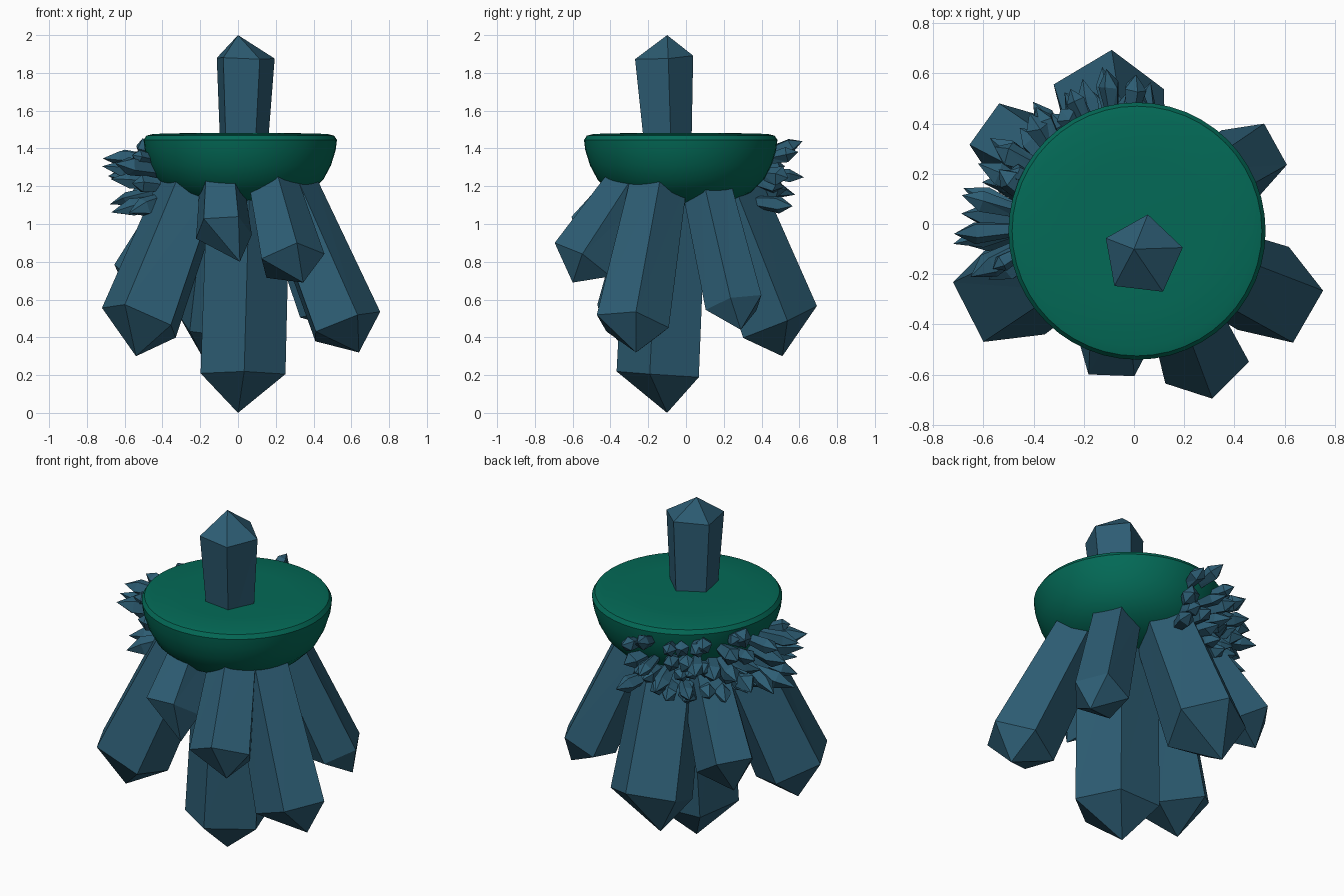
import bpy, bmesh, math, random
from mathutils import Vector

if "Cube" in bpy.data.objects:
    bpy.data.objects.remove(bpy.data.objects["Cube"])

random.seed(7)


def material(name, rgb):
    m = bpy.data.materials.new(name)
    m.diffuse_color = (*rgb, 1)
    m.use_nodes = True
    m.node_tree.nodes["Principled BSDF"].inputs["Base Color"].default_value = m.diffuse_color
    return m


BLUE = material("slate blue crystal", (0.026, 0.109, 0.173))
GREEN = material("deep green", (0.001, 0.143, 0.094))


def finish(bm, name, mat):
    bmesh.ops.recalc_face_normals(bm, faces=bm.faces)
    mesh = bpy.data.meshes.new(name)
    bm.to_mesh(mesh)
    bm.free()
    mesh.materials.append(mat)
    ob = bpy.data.objects.new(name, mesh)
    bpy.context.collection.objects.link(ob)
    return ob


def add_crystal(bm, base, shoulder, tip, r0, r1, phase=0.0, jitter=0.02, n=5):
    """Pentagonal shard, widening from base to shoulder, then a point."""
    base, shoulder, tip = Vector(base), Vector(shoulder), Vector(tip)
    d = (shoulder - base).normalized()
    u = Vector((0, 0, 1)).cross(d)
    u = u.normalized() if u.length > 0.15 else Vector((1, 0, 0))
    v = d.cross(u).normalized()
    rings = []
    for centre, r in ((base, r0), (shoulder, r1)):
        ring = []
        for i in range(n):
            a = math.radians(phase) + math.tau * i / n
            k = r * (1 + random.uniform(-jitter, jitter))
            slide = d * random.uniform(-jitter, jitter) * r * 2
            ring.append(bm.verts.new(centre + slide + (u * math.cos(a) + v * math.sin(a)) * k))
        rings.append(ring)
    top = bm.verts.new(tip)
    low, high = rings
    bm.faces.new(low[::-1])
    for i in range(n):
        j = (i + 1) % n
        bm.faces.new((low[i], low[j], high[j]))
        bm.faces.new((low[i], high[j], high[i]))
        bm.faces.new((high[i], high[j], top))


# large crystals: name, base, shoulder centre, tip, base radius, shoulder radius, phase
CRYSTALS = [
    ("top_crystal", (0.025, -0.10, 1.30), (0.035, -0.125, 1.88), (0, -0.10, 2), 0.127, 0.165, 11),
    ("centre_crystal", (0.05, -0.08, 1.25), (0.02, -0.13, 0.20), (0, -0.10, 0), 0.23, 0.238, 15),
    ("left_front_crystal", (-0.22, -0.11, 1.25), (-0.51, -0.275, 0.49), (-0.54, -0.28, 0.30), 0.18, 0.225, 57),
    ("right_front_crystal", (0.24, -0.14, 1.25), (0.565, -0.285, 0.465), (0.64, -0.265, 0.32), 0.155, 0.205, 62),
    ("front_short_crystal", (-0.09, -0.25, 1.28), (-0.08, -0.50, 0.96), (0.01, -0.55, 0.80), 0.12, 0.155, 60),
    ("front_right_crystal", (0.16, -0.24, 1.28), (0.28, -0.545, 0.80), (0.345, -0.60, 0.69), 0.135, 0.18, 98),
    ("back_crystal", (-0.05, 0.19, 1.25), (-0.105, 0.48, 0.48), (-0.19, 0.51, 0.30), 0.185, 0.235, 104),
    ("back_right_crystal", (0.20, 0.10, 1.25), (0.46, 0.26, 0.565), (0.55, 0.29, 0.44), 0.135, 0.16, 57),
    ("back_left_crystal", (-0.20, 0.15, 1.25), (-0.50, 0.325, 0.71), (-0.56, 0.35, 0.58), 0.135, 0.17, 60),
]
for name, *args in CRYSTALS:
    bm = bmesh.new()
    add_crystal(bm, *args)
    finish(bm, name, BLUE)

# green bowl-shaped body, a spun profile
PROFILE = [(0, 1.482), (0.30, 1.481), (0.46, 1.477), (0.497, 1.468), (0.512, 1.445),
           (0.505, 1.39), (0.48, 1.31), (0.44, 1.235), (0.37, 1.165), (0.27, 1.115),
           (0.14, 1.085), (0, 1.075)]
bm = bmesh.new()
pts = [bm.verts.new((0.012 + r, -0.028, z)) for r, z in PROFILE]
edges = [bm.edges.new(p) for p in zip(pts, pts[1:])]
bmesh.ops.spin(bm, geom=pts + edges, cent=(0.012, -0.028, 0), axis=(0, 0, 1),
               angle=math.tau, steps=48, use_merge=True)
bmesh.ops.remove_doubles(bm, verts=bm.verts, dist=0.0005)
bowl = finish(bm, "bowl_body", GREEN)
bpy.context.view_layer.objects.active = bowl
bowl.select_set(True)
bpy.ops.object.shade_smooth_by_angle(angle=math.radians(40))

# three bunches of small shards around the back left of the bowl
# rows: height, root radius, reach
ROWS = [(1.13, 0.38, -0.05), (1.20, 0.41, -0.01), (1.27, 0.44, 0.03), (1.36, 0.47, 0.0)]
bm = bmesh.new()
for centre, reach in ((108, 0.70), (143, 0.69), (175, 0.75)):
    for z, root, extra in ROWS:
        for off in (-13, -4, 4, 13):
            a = math.radians(centre + off + random.uniform(-3, 3))
            zz = z + random.uniform(-0.025, 0.025)
            base = Vector((0.012 + root * math.cos(a), -0.03 + root * math.sin(a), zz))
            b = a + math.radians(off * 1.0) + random.uniform(-0.25, 0.25)
            d = Vector((math.cos(b), math.sin(b), (zz - 1.25) * 1.4 + random.uniform(-0.2, 0.2)))
            length = (reach + extra - root) * random.uniform(0.65, 1.05) - abs(off) * 0.004
            tip = base + d.normalized() * length
            r = random.uniform(0.038, 0.056)
            add_crystal(bm, base, base.lerp(tip, 0.65), tip, r * 0.65, r,
                        random.uniform(0, 72), 0.12)
finish(bm, "small_crystal_cluster", BLUE)
